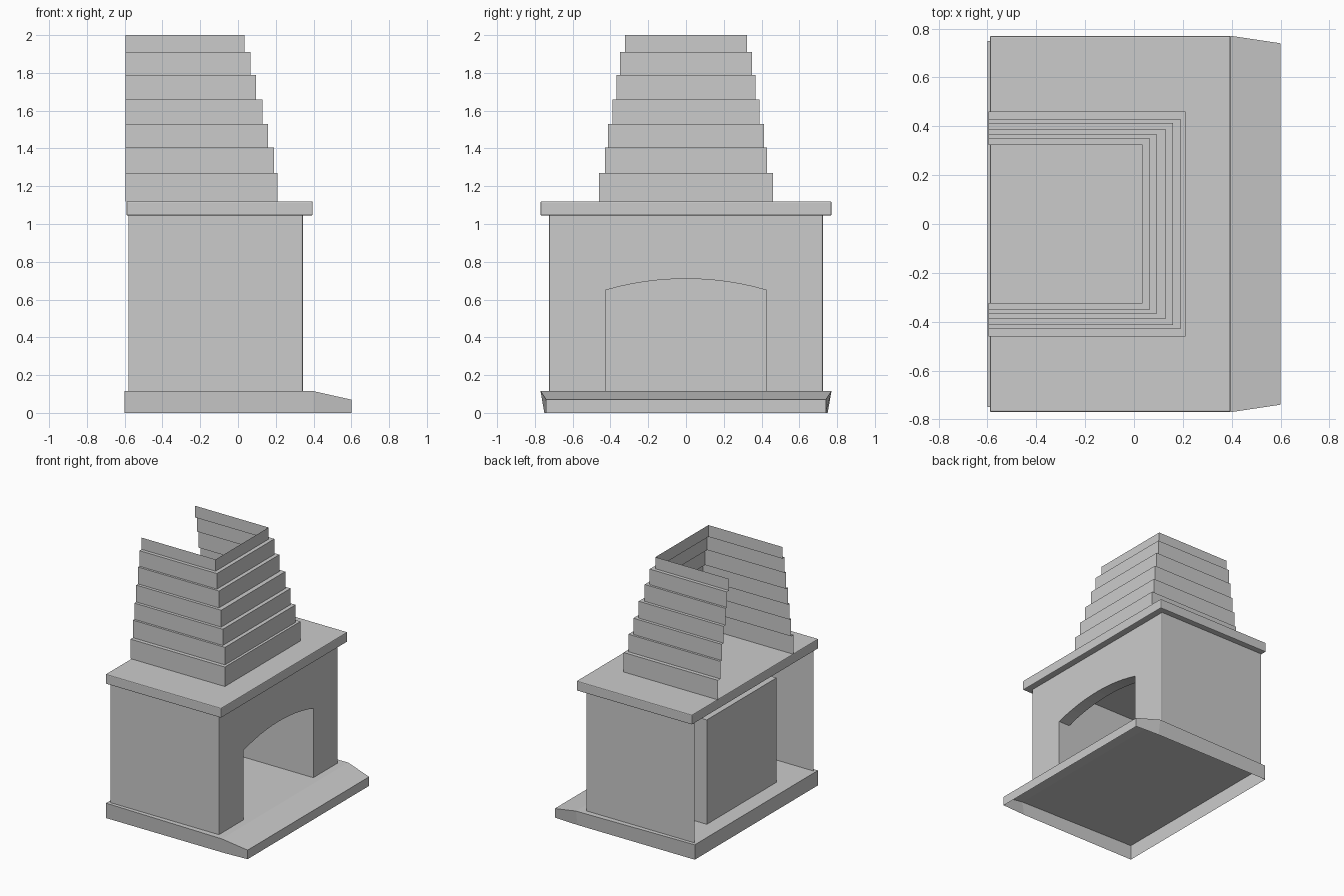
import bpy, bmesh, math
from mathutils import Vector

if "Cube" in bpy.data.objects:
    bpy.data.objects.remove(bpy.data.objects["Cube"])


def make(name, face_list, bevel_edge=None, width=0.008):
    """Sheet object from faces given as coordinate lists; optional bevel of chosen edges."""
    bm = bmesh.new()
    for pts in face_list:
        bm.faces.new([bm.verts.new(p) for p in pts])
    bmesh.ops.remove_doubles(bm, verts=bm.verts[:], dist=1e-5)
    bmesh.ops.recalc_face_normals(bm, faces=bm.faces[:])
    if bevel_edge:
        edges = [e for e in bm.edges if bevel_edge(e)]
        bmesh.ops.bevel(bm, geom=edges, offset=width, segments=2, profile=0.5, affect='EDGES')
    me = bpy.data.meshes.new(name)
    bm.to_mesh(me)
    bm.free()
    ob = bpy.data.objects.new(name, me)
    bpy.context.collection.objects.link(ob)
    return ob


def bridge(a, b, closed=False):
    """Quads between two matching point rows."""
    n = len(a)
    return [[a[i], a[(i + 1) % n], b[(i + 1) % n], b[i]] for i in range(n if closed else n - 1)]


def u_row(back, front, half, z):
    """U-shaped plan, open at the back."""
    return [(back, -half, z), (front, -half, z), (front, half, z), (back, half, z)]


# Hearth slab: open underneath, sloping front lip
half_plan = [(-0.6, 0.75, 0.115), (0.4, 0.77, 0.115), (0.6, 0.74, 0.07)]
half_low = [(-0.6, 0.75, 0), (0.4, 0.75, 0), (0.6, 0.74, 0)]
flip = lambda row: [(x, -y, z) for x, y, z in reversed(row)]
top, low = half_plan + flip(half_plan), half_low + flip(half_low)
lid = bridge(half_plan, flip(half_plan)[::-1])
make("hearth", bridge(top, low, True) + lid)

# Outer walls with an arched opening in the front
Z0, Z1, FRONT, W, OPEN = 0.115, 1.045, 0.345, 0.725, 0.425


def arch(x):
    r = (OPEN ** 2 + 0.06 ** 2) / (2 * 0.06)
    pts = [(x, -OPEN, Z0)]
    for i in range(13):
        y = -OPEN + 2 * OPEN * i / 12
        pts.append((x, y, 0.71 - r + math.sqrt(r * r - y * y)))
    return pts + [(x, OPEN, Z0)]


front_face = arch(FRONT) + [(FRONT, W, Z0), (FRONT, W, Z1), (FRONT, -W, Z1), (FRONT, -W, Z0)]
sides = [[(-0.58, s * W, Z0), (FRONT, s * W, Z0), (FRONT, s * W, Z1), (-0.58, s * W, Z1)] for s in (-1, 1)]


def outer_corner(e):
    a, b = (v.co for v in e.verts)
    return all(abs(p.x - FRONT) < 1e-4 and abs(abs(p.y) - W) < 1e-4 for p in (a, b)) and abs(a.y - b.y) < 1e-4


make("surround_walls", [front_face] + sides, outer_corner)

# Firebox: arch reveal, header, side walls, back and ceiling
IN, BACK, CEIL = 0.25, -0.475, 0.92
header = arch(IN)[1:-1] + [(IN, OPEN, CEIL), (IN, -OPEN, CEIL)]
box = bridge(u_row(IN, BACK, OPEN, Z0), u_row(IN, BACK, OPEN, CEIL))
ceiling = [u_row(IN, BACK, OPEN, CEIL)]
make("firebox", bridge(arch(FRONT), arch(IN)) + [header] + box + ceiling)

# Mantel shelf with softened edges
def loop(z):
    return [(-0.59, -0.77, z), (0.395, -0.77, z), (0.395, 0.77, z), (-0.59, 0.77, z)]


make("mantel", bridge(loop(1.045), loop(1.12), True) + [loop(1.045), loop(1.12)],
     lambda e: True, 0.006)

# Stepped chimney hood, open at the back and top
levels = [1.12, 1.27, 1.405, 1.53, 1.66, 1.79, 1.91, 2.0]
tiers = [(0.21, 0.46), (0.19, 0.43), (0.16, 0.413), (0.13, 0.39), (0.095, 0.367), (0.065, 0.35), (0.035, 0.323)]
rows = []
for i, (fx, hw) in enumerate(tiers):
    rows += [u_row(-0.595, fx, hw, levels[i]), u_row(-0.595, fx, hw, levels[i + 1])]
hood = []
for a, b in zip(rows, rows[1:]):
    hood += bridge(a, b)
make("chimney_hood", hood)
